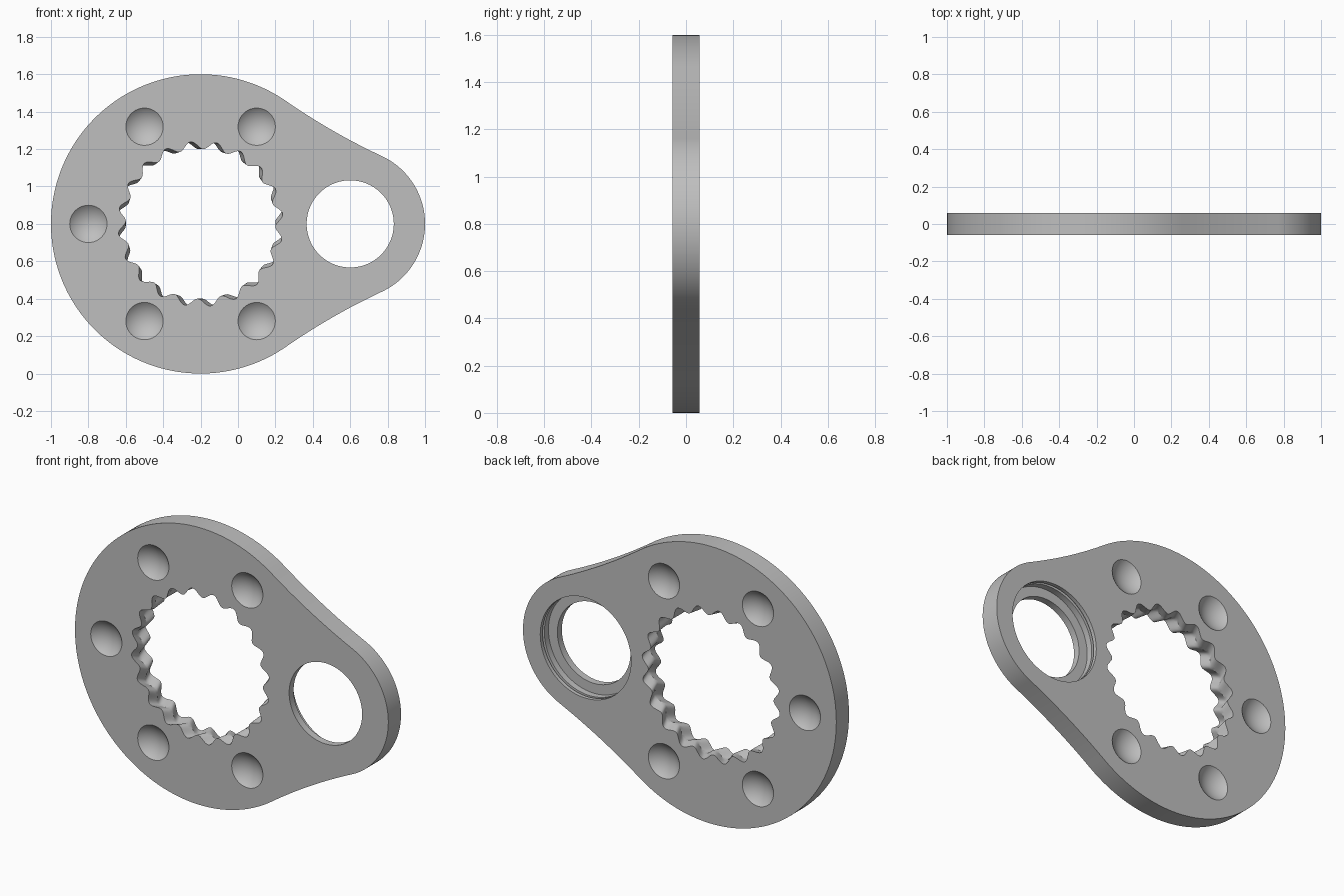
import bpy
import bmesh
from math import sin, cos, acos, atan2, pi, tau, radians
from mathutils import Matrix, Vector

if "Cube" in bpy.data.objects:
    bpy.data.objects.remove(bpy.data.objects["Cube"], do_unlink=True)

HALF = 0.058                 # half the plate thickness
MID = 0.8                    # height of both hole centres
RING_X, RING_R = -0.2, 0.8   # large round end
LOBE_X, LOBE_R = 0.6, 0.4    # small round end
WAIST_R = 3.5                # concave blend between the ends
TEETH = 20


def arc(cx, cz, r, start, end, n):
    return [(cx + r * cos(start + (end - start) * i / n),
             cz + r * sin(start + (end - start) * i / n)) for i in range(n + 1)]


def loft(bm, sections):
    """Closed solid through (y, outline) sections with equal point counts."""
    rings = [[bm.verts.new((x, y, z)) for x, z in pts] for y, pts in sections]
    n = len(rings[0])
    for a, b in zip(rings, rings[1:]):
        for i in range(n):
            j = (i + 1) % n
            bm.faces.new((a[i], a[j], b[j], b[i]))
    bm.faces.new(rings[0][::-1])
    bm.faces.new(rings[-1])


def make_object(name, bm):
    bmesh.ops.recalc_face_normals(bm, faces=bm.faces[:])
    mesh = bpy.data.meshes.new(name)
    bm.to_mesh(mesh)
    bm.free()
    obj = bpy.data.objects.new(name, mesh)
    bpy.context.collection.objects.link(obj)
    return obj


# Plate outline: two round ends joined by shallow concave arcs
span = LOBE_X - RING_X
reach = RING_R + WAIST_R
a1 = acos((reach**2 + span**2 - (LOBE_R + WAIST_R)**2) / (2 * span * reach))
wx, wz = RING_X + reach * cos(a1), reach * sin(a1)
a2 = atan2(wz, wx - LOBE_X)
upper = arc(RING_X, 0, RING_R, pi, a1, 64)
upper += arc(wx, wz, WAIST_R, pi + a1, pi + a2, 16)[1:]
upper += arc(LOBE_X, 0, LOBE_R, a2, 0, 32)[1:]
outline = upper + [(x, -z) for x, z in upper[-2:0:-1]]
outline = [(x, z + MID) for x, z in outline]

bm = bmesh.new()
loft(bm, [(-HALF, outline), (HALF, outline)])
plate = make_object("plate", bm)

# Cutters: toothed opening with chevron teeth
bm = bmesh.new()


def toothed(turn):
    steps = TEETH * 16
    pts = []
    for i in range(steps):
        t = tau * i / steps
        r = 0.421 + 0.021 * cos(TEETH * t)
        pts.append((RING_X + r * cos(t + turn), MID + r * sin(t + turn)))
    return pts


layers = 4
sections = []
for i in range(-layers, layers + 1):
    f = i / layers
    sections.append((f * HALF * 1.1, toothed(radians(10.5 - 4 * abs(f)))))
loft(bm, sections)

# Stepped bearing seat, open at the back, with a retaining groove
seat = [(-0.1, 0.233), (-0.017, 0.233), (-0.017, 0.29), (0.02, 0.29),
        (0.02, 0.306), (0.036, 0.306), (0.036, 0.29), (0.1, 0.29)]
loft(bm, [(y, arc(LOBE_X, MID, r, 0, tau, 96)[:-1]) for y, r in seat])

# Spherical dimples on both faces
BALL, DEPTH = 0.145, 0.04
for k in range(1, 6):
    a = k * pi / 3
    for side in (-1, 1):
        centre = Vector((RING_X + 0.6 * cos(a), side * (HALF + BALL - DEPTH),
                         MID + 0.6 * sin(a)))
        bmesh.ops.create_uvsphere(
            bm, u_segments=40, v_segments=32, radius=BALL,
            matrix=Matrix.Translation(centre) @ Matrix.Rotation(pi / 2, 4, 'X'))
cutter = make_object("hole_cutter", bm)
cutter.hide_render = True

# Cut all holes, then discard the cutter
mod = plate.modifiers.new("holes", 'BOOLEAN')
mod.operation = 'DIFFERENCE'
mod.solver = 'EXACT'
mod.object = cutter
bpy.ops.object.select_all(action='DESELECT')
plate.select_set(True)
bpy.context.view_layer.objects.active = plate
bpy.ops.object.modifier_apply(modifier=mod.name)
bpy.data.objects.remove(cutter, do_unlink=True)

# Material and shading
grey = bpy.data.materials.new("light_grey")
grey.use_nodes = True
colour = (0.52, 0.52, 0.52, 1)
grey.diffuse_color = colour
grey.node_tree.nodes["Principled BSDF"].inputs["Base Color"].default_value = colour
plate.data.materials.clear()
plate.data.materials.append(grey)
bpy.ops.object.shade_smooth_by_angle(angle=radians(30))
